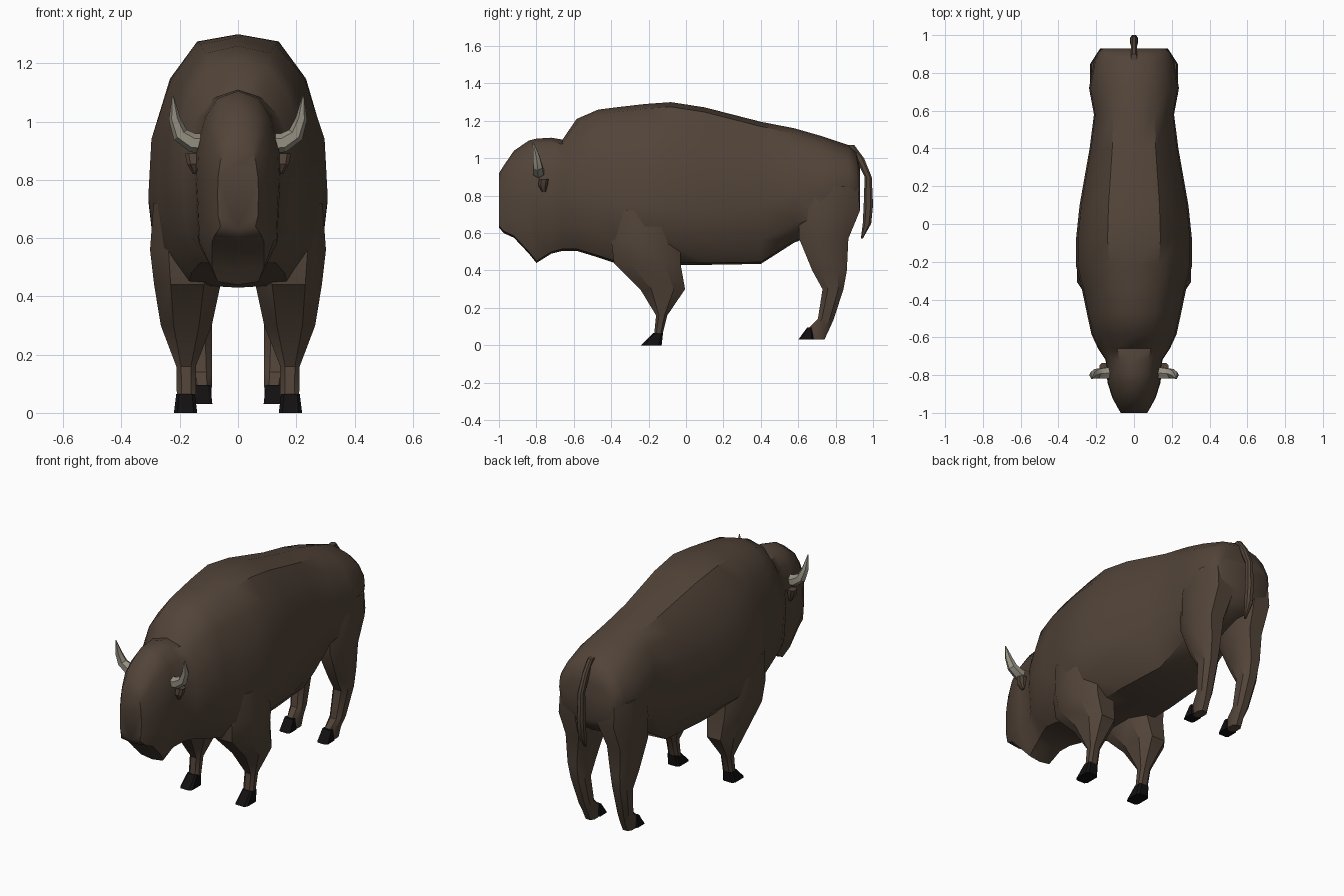
import bpy, bmesh, math
from mathutils import Vector

old = bpy.data.objects.get("Cube")
if old:
    bpy.data.objects.remove(old, do_unlink=True)


def material(name, rgb):
    mat = bpy.data.materials.new(name)
    mat.use_nodes = True
    color = (*rgb, 1)
    mat.diffuse_color = color
    bsdf = next(n for n in mat.node_tree.nodes if n.type == 'BSDF_PRINCIPLED')
    bsdf.inputs["Base Color"].default_value = color
    bsdf.inputs["Roughness"].default_value = 0.9
    return mat


brown = material("brown hide", (0.085, 0.058, 0.041))
bone = material("horn bone", (0.30, 0.275, 0.22))
black = material("hoof black", (0.006, 0.005, 0.005))


def loft(name, rings, mat, angle=35):
    """Skin a list of equal-sized point rings and close both ends."""
    bm = bmesh.new()
    loops = [[bm.verts.new(p) for p in ring] for ring in rings]
    for a, b in zip(loops, loops[1:]):
        for i in range(len(a)):
            j = (i + 1) % len(a)
            bm.faces.new((a[i], a[j], b[j], b[i]))
    bm.faces.new(loops[0])
    bm.faces.new(loops[-1])
    bmesh.ops.recalc_face_normals(bm, faces=bm.faces)
    mesh = bpy.data.meshes.new(name)
    bm.to_mesh(mesh)
    bm.free()
    mesh.materials.append(mat)
    obj = bpy.data.objects.new(name, mesh)
    bpy.context.collection.objects.link(obj)
    bpy.ops.object.select_all(action='DESELECT')
    obj.select_set(True)
    bpy.context.view_layer.objects.active = obj
    bpy.ops.object.shade_smooth_by_angle(angle=math.radians(angle))
    return obj


def body_ring(y, top, flat, wide, wide_z, low, bottom):
    """Cross-section with a flat back, rounded flanks and a narrow belly."""
    shoulder = top - 0.025
    half = [(flat, shoulder)]
    for fx, fz in ((0.56, 0.23), (0.94, 0.62)):
        half.append((flat + (wide - flat) * fx, shoulder + (wide_z - shoulder) * fz))
    half.append((wide, wide_z))
    half.append((wide + (low - wide) * 0.15, wide_z + (bottom - wide_z) * 0.6))
    half.append((low, bottom + 0.01))
    outline = [(0, top)] + half + [(0, bottom)] + [(-x, z) for x, z in reversed(half)]
    return [(x, y, z) for x, z in outline]


def limb_ring(side, z, front, back, inner, outer, cut=0.25):
    """Level eight-sided cross-section: a rectangle with cut corners."""
    corners = [(cut, 0), (1 - cut, 0), (1, cut), (1, 1 - cut),
               (1 - cut, 1), (cut, 1), (0, 1 - cut), (0, cut)]
    return [(side * (inner + (outer - inner) * u), front + (back - front) * v, z)
            for u, v in corners]


def limb(name, side, rows, mat, angle=35, cut=0.25):
    return loft(name, [limb_ring(side, *row, cut) for row in rows], mat, angle)


# Head, hump, trunk and rump: y, top, flat half-width, half-width, its height,
# belly half-width, bottom
sections = [
    (-1.0, .92, .05, .07, .75, .06, .63),
    (-.975, .96, .06, .085, .78, .08, .6),
    (-.92, 1.04, .065, .115, .8, .09, .575),
    (-.84, 1.095, .065, .14, .8, .09, .49),
    (-.8, 1.105, .07, .145, .8, .07, .44),
    (-.72, 1.11, .075, .15, .8, .08, .49),
    (-.66, 1.1, .09, .19, .8, .1, .505),
    (-.585, 1.21, .1, .225, .8, .13, .505),
    (-.47, 1.26, .11, .25, .78, .16, .47),
    (-.35, 1.275, .12, .275, .75, .17, .43),
    (-.22, 1.29, .13, .308, .74, .17, .43),
    (-.08, 1.3, .14, .307, .72, .17, .43),
    (.1, 1.272, .135, .288, .72, .17, .43),
    (.4, 1.195, .115, .235, .75, .15, .435),
    (.58, 1.16, .11, .212, .8, .12, .55),
    (.72, 1.12, .11, .238, .82, .1, .6),
    (.87, 1.07, .1, .21, .85, .08, .64),
    (.91, 1.035, .1, .19, .86, .08, .68),
    (.93, .95, .1, .165, .85, .08, .72),
]
loft("body", [body_ring(*s) for s in sections], brown, 40)

# Limb rows: height, front, back, inner, outer
front_leg = [(.72, -.4, -.06, .05, .29), (.56, -.4, -.03, .05, .302),
             (.44, -.385, -.03, .06, .288), (.3, -.245, -.005, .09, .265),
             (.16, -.16, -.1, .145, .212), (.06, -.17, -.125, .145, .21)]
front_hoof = [(.065, -.175, -.123, .148, .212), (0, -.24, -.13, .14, .22)]
hind_leg = [(.85, .62, .92, .03, .225), (.72, .6, .93, .02, .232),
            (.57, .605, .868, .05, .22), (.4, .675, .86, .08, .2),
            (.3, .73, .842, .09, .185), (.14, .705, .79, .09, .165),
            (.09, .655, .768, .09, .155), (.03, .665, .74, .092, .15)]
hind_hoof = [(.095, .648, .672, .095, .152), (.03, .6, .685, .088, .158)]
ear = [(.89, -.785, -.735, .13, .182), (.855, -.79, -.74, .13, .175),
       (.82, -.77, -.75, .13, .155)]


def horn_rings(side):
    # Upswept tapering path: x, y, z, thickness
    path = [(.1, -.785, .925, .034), (.155, -.79, .927, .033),
            (.198, -.792, .955, .028), (.218, -.8, 1.01, .02),
            (.224, -.818, 1.088, .003)]
    points = [Vector(p[:3]) for p in path]
    rings = []
    for i, p in enumerate(points):
        along = points[min(i + 1, len(points) - 1)] - points[max(i - 1, 0)]
        across = along.cross(Vector((0, 1, 0))).normalized()
        ring = []
        for k in range(6):
            t = math.tau * k / 6
            v = p + path[i][3] * (math.cos(t) * across + math.sin(t) * Vector((0, 1, 0)))
            ring.append((side * v.x, v.y, v.z))
        rings.append(ring)
    return rings


for side, label in ((1, "left"), (-1, "right")):
    limb(label + "_front_leg", side, front_leg, brown)
    limb(label + "_front_hoof", side, front_hoof, black, 20, 0.15)
    limb(label + "_hind_leg", side, hind_leg, brown)
    limb(label + "_hind_hoof", side, hind_hoof, black, 20, 0.15)
    limb(label + "_ear", side, ear, brown, 20)
    loft(label + "_horn", horn_rings(side), bone, 30)

# Hanging tail
tail = [(1.07, .86, .9, -.015, .015), (1.0, .905, .952, -.016, .016),
        (.9, .955, .993, -.018, .018), (.75, .95, 1.0, -.02, .02),
        (.65, .945, .99, -.02, .02), (.57, .935, .945, -.006, .006)]
limb("tail", 1, tail, brown)
